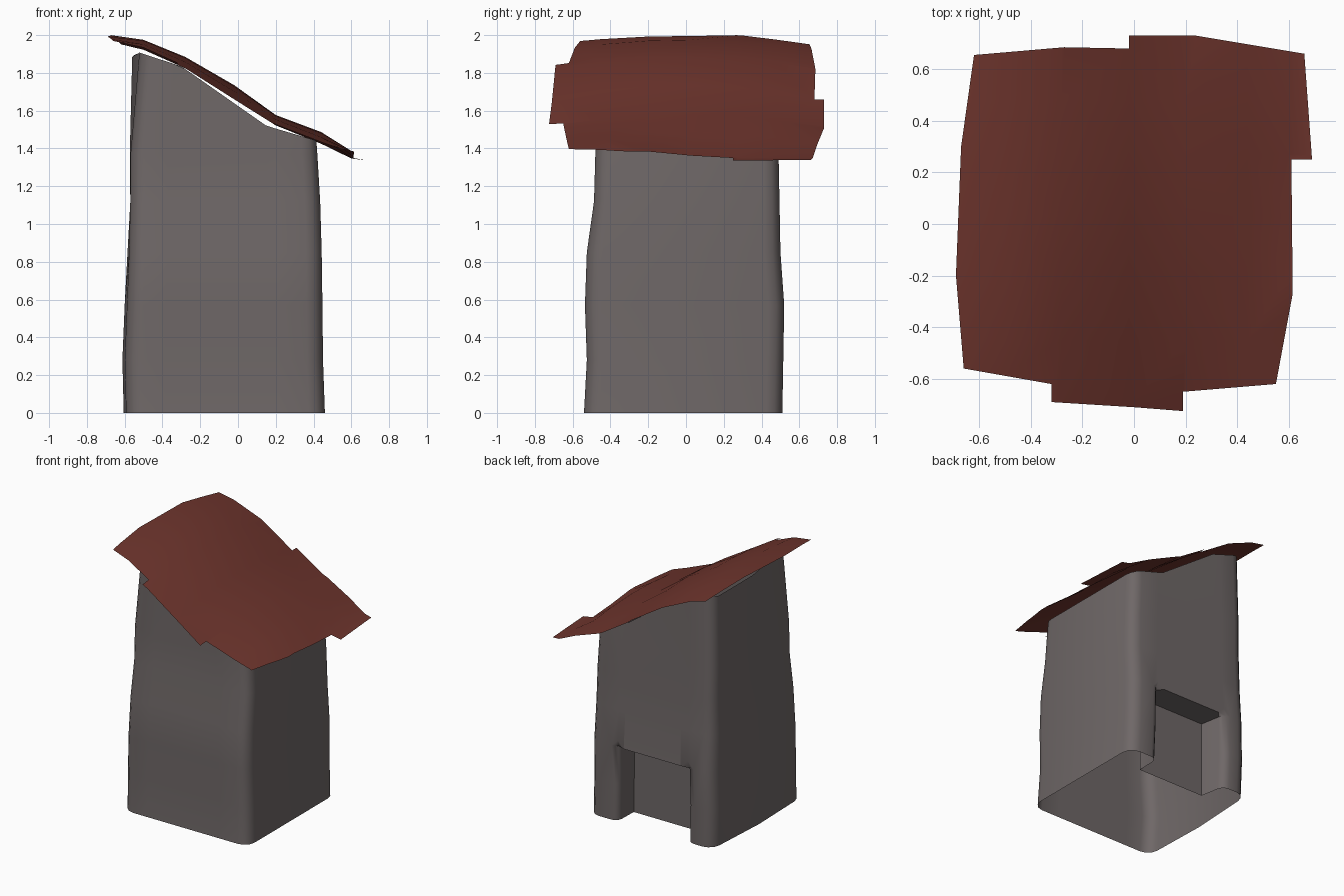
import bpy, bmesh, math

if "Cube" in bpy.data.objects:
    bpy.data.objects.remove(bpy.data.objects["Cube"])


def lerp(table, t):
    """Piecewise linear lookup in a list of (position, value...) rows."""
    if t <= table[0][0]:
        return table[0][1:]
    for a, b in zip(table, table[1:]):
        if t <= b[0]:
            k = (t - a[0]) / (b[0] - a[0])
            return tuple(p + (q - p) * k for p, q in zip(a[1:], b[1:]))
    return table[-1][1:]


def material(name, color):
    m = bpy.data.materials.new(name)
    m.diffuse_color = (*color, 1)
    m.use_nodes = True
    m.node_tree.nodes["Principled BSDF"].inputs["Base Color"].default_value = m.diffuse_color
    return m


def finish(bm, name, mat, angle):
    me = bpy.data.meshes.new(name)
    bm.to_mesh(me)
    bm.free()
    for p in me.polygons:
        p.use_smooth = True
    me.set_sharp_from_angle(angle=math.radians(angle))
    me.materials.append(mat)
    ob = bpy.data.objects.new(name, me)
    bpy.context.collection.objects.link(ob)
    return ob


# Walls: rounded square rings, stacked with a slight wobble, open top and bottom
RINGS = [  # z, x min, x max, y min, y max, inward lean of front left and back left corner
    (0, -.605, .46, -.54, .51, .015, .03), (.28, -.612, .45, -.525, .515, .015, .03),
    (.57, -.60, .447, -.535, .52, .015, .025), (.85, -.585, .443, -.525, .50, .01, .01),
    (1.12, -.57, .435, -.487, .495, 0, 0), (1.37, -.573, .42, -.48, .49, .005, 0),
    (1.9, -.56, .415, -.475, .485, .045, 0)]
TOP = [(-.56, 1.885), (-.53, 1.91), (-.5, 1.9), (-.3, 1.835), (.15, 1.52), (.42, 1.44)]
COLS = [-.6, -.47, .45, .55]           # extra columns: door sides and slope breaks
R = .16


def corner(sx, sy, start):
    return [(sx * (1 - R) + R * math.cos(math.radians(start + 30 * i)),
             sy * (1 - R) + R * math.sin(math.radians(start + 30 * i))) for i in range(4)]


loop = (corner(-1, -1, 180) + [(c, -1) for c in COLS] + corner(1, -1, 270) + [(1, 0)]
        + corner(1, 1, 0) + [(c, 1) for c in reversed(COLS)] + corner(-1, 1, 90) + [(-1, 0)])
bm = bmesh.new()
rows = []
for ring in RINGS:
    z, x0, x1, y0, y1, front, back = ring
    row = []
    for u, v in loop:
        lean = max(0, -u) * abs(v) * (front if v < 0 else back)
        x = (x0 + x1) / 2 + u * (x1 - x0) / 2 + lean
        y = (y0 + y1) / 2 + v * (y1 - y0) / 2
        row.append(bm.verts.new((x, y, lerp(TOP, x)[0] if ring is RINGS[-1] else z)))
    rows.append(row)
door = []
n = len(loop)
for r in range(len(rows) - 1):
    for i in range(n):
        j = (i + 1) % n
        f = bm.faces.new((rows[r][i], rows[r][j], rows[r + 1][j], rows[r + 1][i]))
        if r < 2 and loop[i][1] == loop[j][1] == 1 and max(abs(loop[i][0]), abs(loop[j][0])) < .61:
            door.append(f)

# Door niche: push the lower back faces inwards, then round the two jambs
ext = bmesh.ops.extrude_face_region(bm, geom=door)["geom"]
for v in [g for g in ext if isinstance(g, bmesh.types.BMVert)]:
    v.co.y = .32
    v.co.x = -.34 if v.co.x < -.35 else min(.215, v.co.x)
bmesh.ops.delete(bm, geom=[f for f in door if f.is_valid], context='FACES')
bmesh.ops.delete(bm, geom=[f for f in bm.faces if all(v.co.z < .001 for v in f.verts)],
                 context='FACES')
jambs = []
for e in bm.edges:
    a, b = e.verts
    if (abs(a.co.z - b.co.z) > .2 and max(a.co.z, b.co.z) < .6 and len(e.link_faces) == 2
            and min(a.co.y, b.co.y) > .45 and -.42 < a.co.x < .25
            and e.calc_face_angle() > 1):
        jambs.append(e)
bmesh.ops.bevel(bm, geom=jambs, offset=.05, segments=3, profile=.5, affect='EDGES')
finish(bm, "walls", material("warm grey stone", (.158, .137, .136)), 50)

# Roof: one bent sheet with a stepped outline
OUTLINE = [(-.62, .655), (-.27, .685), (-.02, .68), (-.02, .73), (.24, .73), (.66, .66),
           (.69, .25), (.61, .25), (.615, -.27), (.55, -.62), (.19, -.65), (.19, -.725),
           (0, -.71), (-.32, -.69), (-.32, -.62), (-.66, -.56), (-.69, -.2), (-.67, .3)]
SLOPE = [  # x, edge height, bulge in the middle
    (-.69, 1.965, .03), (-.5, 1.92, .055), (-.28, 1.825, .06), (-.02, 1.66, .075),
    (.2, 1.522, .055), (.44, 1.425, .062), (.6, 1.367, .005), (.69, 1.355, .0)]
bm = bmesh.new()
bm.faces.new([bm.verts.new((x, y, 0)) for x, y in reversed(OUTLINE)])
cuts = [((s[0], 0, 0), (1, 0, 0)) for s in SLOPE[1:-1]]
cuts += [((0, y, 0), (0, 1, 0)) for y in (-.45, -.2, .03, .27, .48)]
for co, no in cuts:
    bmesh.ops.bisect_plane(bm, geom=bm.verts[:] + bm.edges[:] + bm.faces[:],
                           plane_co=co, plane_no=no, dist=.0005)
for v in bm.verts:
    x, y = v.co.xy
    z, bulge = lerp(SLOPE, x)
    v.co.z = z + bulge * max(0, 1 - (y / .68) ** 2)
    if x > .5:                                   # low edge sags towards the back
        v.co.z -= .02 * max(0, min(1, y / .3 + .3))
    if x > .5 and y < -.1:
        v.co.z += .015 * min(1, (x - .5) / .1)
    if x < -.55:                                 # high edge peaks behind the middle
        v.co.z += .012 * max(0, 1 - abs(y - .28) / .28)
finish(bm, "roof", material("dark red roof", (.155, .035, .026)), 45)
